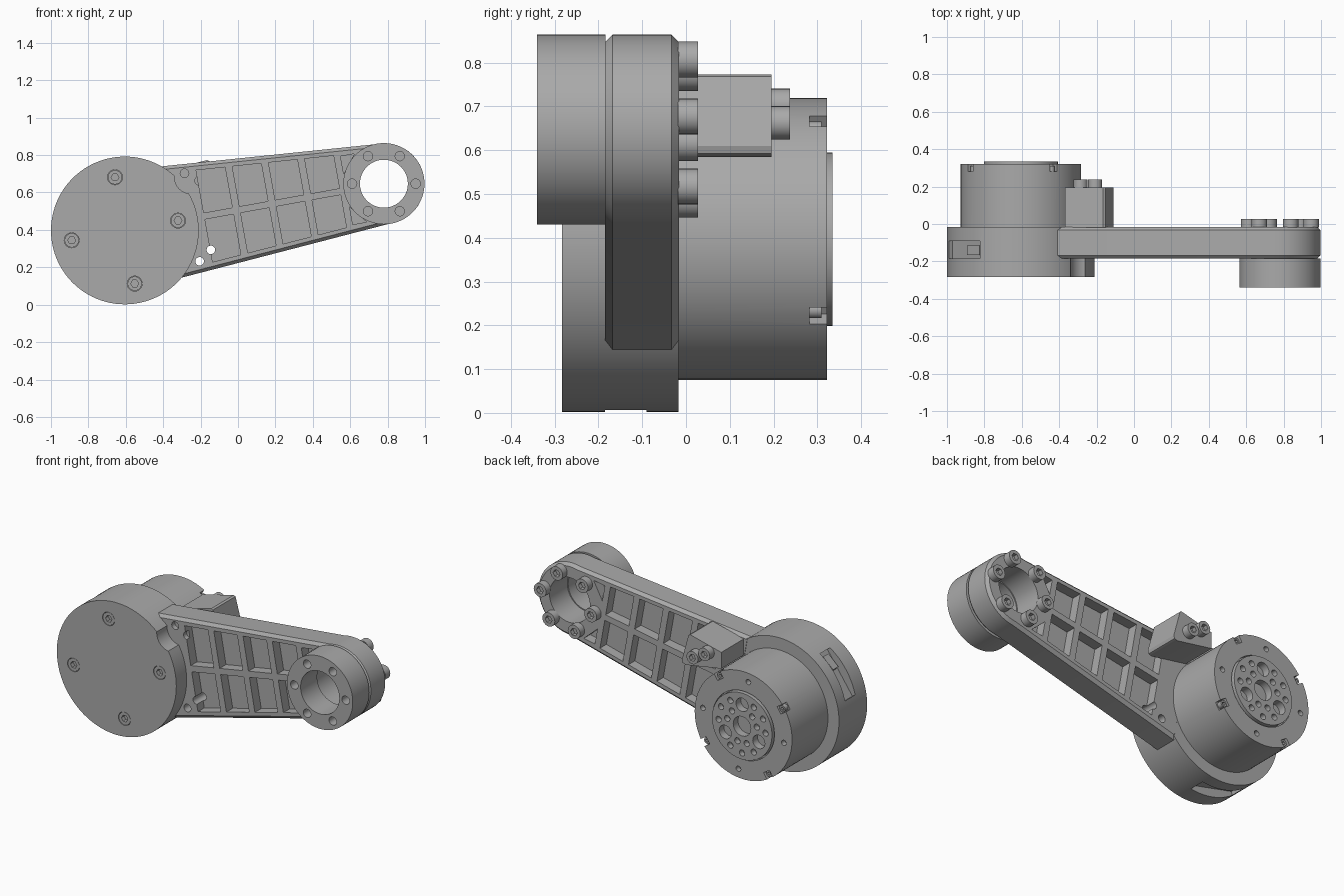
import bpy, bmesh, math
from math import cos, sin, radians, pi

old = bpy.data.objects.get("Cube")
if old:
    bpy.data.objects.remove(old)

grey = bpy.data.materials.new("machined grey")
grey.use_nodes = True
COLOUR = (0.4, 0.4, 0.4, 1)
grey.diffuse_color = COLOUR
grey.node_tree.nodes["Principled BSDF"].inputs["Base Color"].default_value = COLOUR

HUB = (-0.605, 0.397)      # housing axis (x, z)
EYE = (0.78, 0.647)        # far end axis (x, z)
TILT = math.atan2(EYE[1] - HUB[1], EYE[0] - HUB[0])
REACH = math.hypot(EYE[0] - HUB[0], EYE[1] - HUB[1])
BACK, FRONT = -0.016, -0.185   # arm faces


def arm_pt(u, v):
    """Point u along and v across the arm, measured from the housing axis."""
    return (HUB[0] + u * cos(TILT) - v * sin(TILT), HUB[1] + u * sin(TILT) + v * cos(TILT))


def polar(c, r, deg):
    return (c[0] + r * cos(radians(deg)), c[1] + r * sin(radians(deg)))


def circle(c, r, n=32, turn=0):
    return [polar(c, r, turn + 360 * i / n) for i in range(n)]


def box(c, deg, length, width):
    """Rectangle centred on c, with its length turned by deg."""
    a = radians(deg)
    return [(c[0] + s * length / 2 * cos(a) - t * width / 2 * sin(a),
             c[1] + s * length / 2 * sin(a) + t * width / 2 * cos(a))
            for s, t in ((-1, -1), (1, -1), (1, 1), (-1, 1))]


def build(name, prisms, chamfer=0.0):
    """One object from prisms: (outline in x-z, y start, y end)."""
    bm = bmesh.new()
    for outline, y0, y1 in prisms:
        base = bm.faces.new([bm.verts.new((x, y0, z)) for x, z in outline])
        out = bmesh.ops.extrude_face_region(bm, geom=[base])
        bmesh.ops.translate(bm, vec=(0, y1 - y0, 0),
                            verts=[g for g in out["geom"] if isinstance(g, bmesh.types.BMVert)])
    bmesh.ops.recalc_face_normals(bm, faces=bm.faces)
    if chamfer:
        rim = [e for e in bm.edges if abs(e.verts[0].co.y - e.verts[1].co.y) < 1e-5]
        bmesh.ops.bevel(bm, geom=rim, offset=chamfer, segments=1, affect='EDGES')
    me = bpy.data.meshes.new(name)
    bm.to_mesh(me)
    bm.free()
    me.materials.append(grey)
    ob = bpy.data.objects.new(name, me)
    bpy.context.collection.objects.link(ob)
    return ob


def cut(ob, prisms):
    tool = build("cutter", prisms)
    tool.hide_render = True
    mod = ob.modifiers.new("cut", 'BOOLEAN')
    mod.operation, mod.solver, mod.object = 'DIFFERENCE', 'EXACT', tool
    bpy.context.view_layer.objects.active = ob
    bpy.ops.object.modifier_apply(modifier=mod.name)
    bpy.data.objects.remove(tool)


def screws(name, centres, r, y0, y1):
    """Cap screw heads with hex sockets opening at y1."""
    ob = build(name, [(circle(c, r, 24), y0, y1) for c in centres])
    step = 1 if y1 > y0 else -1
    cut(ob, [(circle(c, r * 0.55, 6), y1 - step * 0.025, y1 + step * 0.01) for c in centres])
    return ob


# Arm: tapered plate with a round end and chamfered rims
taper = radians(4.2)
def half(u):
    return 0.217 / cos(taper) + (REACH - u) * math.tan(taper)

outline = [arm_pt(0.25, half(0.25)), arm_pt(0.25, -half(0.25))]
for i in range(41):
    a = -pi / 2 - taper + 2 * taper + (pi - 2 * taper) * i / 40
    a = -(pi / 2 - taper) + (pi - 2 * taper) * i / 40
    a += -taper * 2 * (1 - i / 20)
    outline.append(arm_pt(REACH + 0.217 * cos(a), 0.217 * sin(a)))
arm = build("arm", [(outline, FRONT, BACK)], chamfer=0.017)

# Lightening pockets on both faces, leaving a thin web
pockets = []
length, rib = 0.155, 0.039
for side in (1, -1):
    shapes = []
    for i in range(4):
        u0 = 0.432 + i * (length + rib)
        u1 = u0 + length
        shapes.append([(u0, 0.018), (u1, 0.018), (u1, half(u1) - 0.04), (u0, half(u0) - 0.04)])
    shapes.append([(1.205, 0.09), (1.28, 0.185), (1.205, 0.185)])
    for s in shapes:
        pts = [arm_pt(u, side * v) for u, v in s]
        pockets.append((pts, BACK - 0.06, 0.05))
        pockets.append((pts, FRONT - 0.05, FRONT + 0.06))
clamp_screws = [(-0.286, 0.703), (-0.208, 0.663)]
open_holes = [(-0.205, 0.232), (-0.145, 0.293)]
cut(arm, pockets)
cut(arm, [(circle(EYE, 0.134, 64), -0.3, 0.1)]
    + [(circle(c, 0.023, 20), -0.3, 0.1) for c in open_holes]
    + [(circle(c, 0.023, 20), -0.3, FRONT + 0.03) for c in clamp_screws])

# Collar at the far end with bolt holes
collar = build("collar", [(circle(EYE, 0.217, 72), -0.34, FRONT + 0.001)])
cut(collar, [(circle(EYE, 0.128, 64), -0.4, 0)]
    + [(circle(polar(EYE, 0.17, 60 * i), 0.025, 20), -0.4, -0.25) for i in range(6)])
collar_screws = screws("collar_screws",
                       [polar(EYE, 0.17, math.degrees(TILT) + 60 * i) for i in range(6)],
                       0.041, BACK - 0.002, 0.027)

# Housing drum with side windows, a scallop and counterbores
housing = build("housing", [(circle(HUB, 0.395, 96), -0.283, BACK - 0.001)])
cover_points = [polar(HUB, 0.289, 10.5 + 90 * i) for i in range(4)]
cut(housing, [(box(polar(HUB, 0.40, a), a + 90, 0.29, 0.11), -0.185, -0.09) for a in (145, 257)]
    + [(circle((-0.25, 0.683), 0.09, 32), -0.3, FRONT)]
    + [(circle(c, 0.04, 28), -0.3, -0.25) for c in cover_points])
cover_screws = screws("cover_screws", cover_points, 0.038, -0.24, -0.282)
connector = build("side_connector",
                  [(box(polar(HUB, 0.353, 133), 223, 0.09, 0.04), -0.165, -0.115)])

# Motor body with rim notches and small rim holes
motor = build("motor_body", [(circle(HUB, 0.322, 96), BACK - 0.01, 0.322)])
notches = [57 + 90 * i for i in range(4)]
cut(motor, [(box(polar(HUB, 0.315, a), a, 0.07, 0.045), 0.282, 0.34) for a in notches]
    + [(circle(polar(HUB, 0.27, a + 40), 0.016, 16), 0.29, 0.34) for a in notches]
    + [(circle(HUB, 0.205, 64), 0.27, 0.34)])
notch_screws = screws("notch_screws", [polar(HUB, 0.297, a) for a in notches], 0.019, 0.28, 0.31)

# Output flange with its hole pattern
flange = build("output_flange", [(circle(HUB, 0.198, 72), 0.26, 0.335)])
holes = [(circle(HUB, 0.058, 40), 0.29, 0.35)]
for i in range(3):
    a = 90 + 120 * i
    holes.append((circle(polar(HUB, 0.128, a), 0.04, 28), 0.29, 0.35))
    for r, d in ((0.155, 30), (0.155, -30), (0.1, 42), (0.1, -42), (0.16, 60)):
        holes.append((circle(polar(HUB, r, a + d), 0.018, 16), 0.3, 0.35))
cut(flange, holes)
flange_seat = build("flange_seat", [(circle(HUB, 0.21, 72), 0.262, 0.3)])
cut(flange_seat, [(circle(HUB, 0.19, 72), 0.2, 0.4)])

# Clamp block beside the motor
block = build("clamp_block", [([(-0.37, 0.722), (-0.165, 0.773), (-0.153, 0.768), (-0.11, 0.61),
                                (-0.115, 0.592), (-0.135, 0.585), (-0.37, 0.625)], BACK - 0.002, 0.195)])
block_screws = screws("clamp_screws", clamp_screws, 0.038, 0.19, 0.238)

for ob in (arm, collar, collar_screws, housing, cover_screws, connector, motor, notch_screws,
           flange, flange_seat, block, block_screws):
    bpy.ops.object.select_all(action='DESELECT')
    ob.select_set(True)
    bpy.context.view_layer.objects.active = ob
    bpy.ops.object.shade_smooth_by_angle(angle=radians(30))
